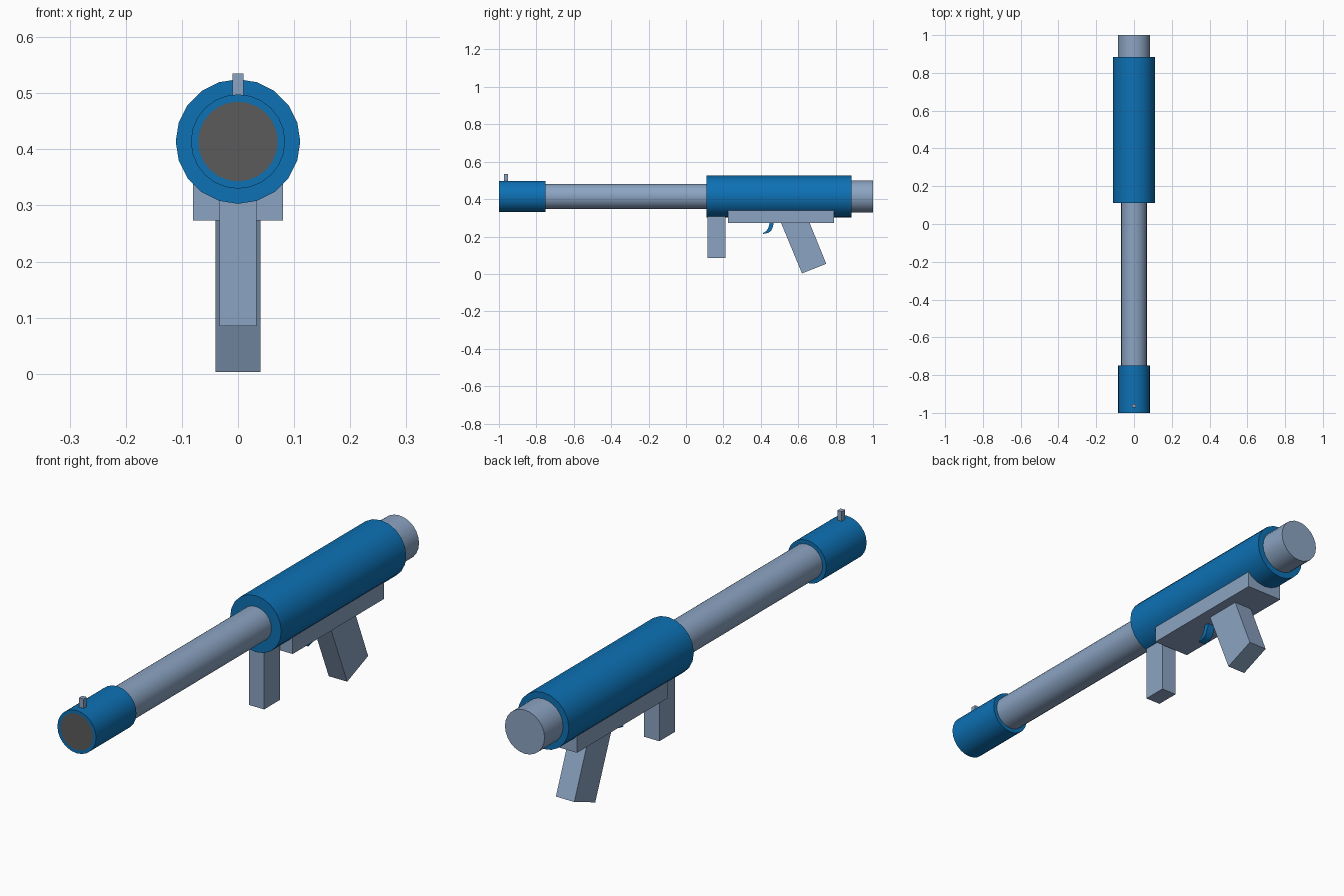
import bpy, bmesh, math
from mathutils import Matrix, Vector

cube = bpy.data.objects.get("Cube")
if cube:
    bpy.data.objects.remove(cube, do_unlink=True)

AXIS_Z = 0.414  # height of the tube axis


def material(name, rgb):
    m = bpy.data.materials.new(name)
    m.use_nodes = True
    m.diffuse_color = (*rgb, 1)
    m.node_tree.nodes["Principled BSDF"].inputs["Base Color"].default_value = (*rgb, 1)
    return m


blue = material("blue", (0.004, 0.165, 0.46))
steel = material("pale steel", (0.26, 0.37, 0.54))
dark = material("dark grey", (0.105, 0.105, 0.105))


def finish(name, bm, *mats, smooth=False):
    bmesh.ops.recalc_face_normals(bm, faces=bm.faces)
    mesh = bpy.data.meshes.new(name)
    bm.to_mesh(mesh)
    bm.free()
    obj = bpy.data.objects.new(name, mesh)
    bpy.context.collection.objects.link(obj)
    for m in mats:
        mesh.materials.append(m)
    if smooth:
        bpy.ops.object.select_all(action='DESELECT')
        bpy.context.view_layer.objects.active = obj
        obj.select_set(True)
        bpy.ops.object.shade_smooth_by_angle(angle=math.radians(35))
    return obj


def tube(name, radius, y0, y1, mat, sides=24, bore=0):
    """Closed cylinder along y; bore insets a dark disc in the front cap."""
    bm = bmesh.new()
    place = Matrix.Translation((0, (y0 + y1) / 2, AXIS_Z)) @ Matrix.Rotation(math.pi / 2, 4, 'X')
    bmesh.ops.create_cone(bm, cap_ends=True, segments=sides, radius1=radius,
                          radius2=radius, depth=y1 - y0, matrix=place)
    if bore:
        cap = min(bm.faces, key=lambda f: f.calc_center_median().y)
        bmesh.ops.inset_region(bm, faces=[cap], thickness=radius - bore)
        cap.material_index = 1
    return finish(name, bm, mat, dark, smooth=True)


def slab(name, half_width, outline, mat, smooth=False):
    """Side outline of (y, z) points extruded across x."""
    bm = bmesh.new()
    face = bm.faces.new([bm.verts.new((-half_width, y, z)) for y, z in outline])
    new = bmesh.ops.extrude_face_region(bm, geom=[face])["geom"]
    bmesh.ops.translate(bm, vec=Vector((2 * half_width, 0, 0)),
                        verts=[v for v in new if isinstance(v, bmesh.types.BMVert)])
    return finish(name, bm, mat, smooth=smooth)


def block(name, half_width, y0, y1, z0, z1, mat):
    return slab(name, half_width, [(y0, z0), (y1, z0), (y1, z1), (y0, z1)], mat)


# Tubes along the main axis
tube("muzzle", 0.084, -1.0, -0.75, blue, bore=0.071)
tube("barrel", 0.068, -0.76, 0.12, steel)
tube("receiver", 0.111, 0.11, 0.885, blue, sides=20)
tube("rear_cap", 0.086, 0.87, 1.0, steel)

# Sight, mounting plate and grips
block("front_sight", 0.0095, -0.972, -0.952, 0.495, 0.535, steel)
block("mounting_plate", 0.08, 0.225, 0.79, 0.273, 0.342, steel)
block("front_grip", 0.033, 0.115, 0.212, 0.085, 0.33, steel)
slab("rear_grip", 0.04, [(0.497, 0.3), (0.62, 0.003), (0.75, 0.054), (0.65, 0.3)], steel)

# Curved trigger, swept between two arcs that meet near the tip
outer = [(0.468, 0.285), (0.466, 0.255), (0.455, 0.23), (0.438, 0.219), (0.412, 0.214)]
inner = [(0.412, 0.219), (0.428, 0.228), (0.439, 0.243), (0.445, 0.262), (0.446, 0.285)]
slab("trigger", 0.016, outer + inner, blue, smooth=True)
